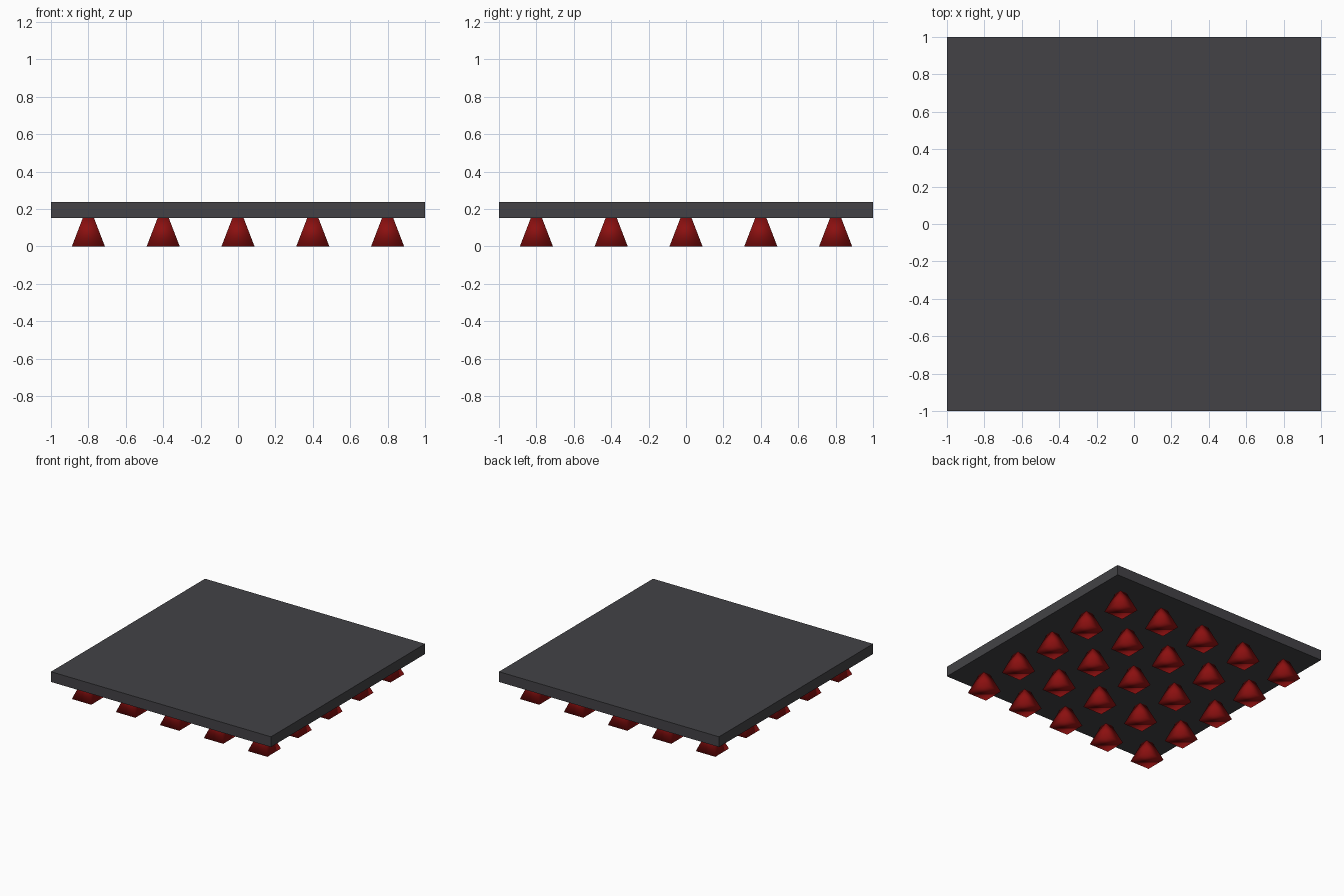
import bpy, math

if "Cube" in bpy.data.objects:
    bpy.data.objects.remove(bpy.data.objects["Cube"])


def flat_colour(name, rgb):
    m = bpy.data.materials.new(name)
    m.diffuse_color = (*rgb, 1.0)
    m.use_nodes = True
    m.node_tree.nodes["Principled BSDF"].inputs["Base Color"].default_value = m.diffuse_color
    return m


charcoal = flat_colour("charcoal", (0.056, 0.055, 0.061))
dark_red = flat_colour("dark red", (0.26, 0.005, 0.005))

BASE_Z, TOP_Z = 0.153, 0.237   # slab underside and top
STUD_H = 0.23                  # stud tips end inside the slab

# Square slab
bpy.ops.mesh.primitive_cube_add(size=1, location=(0, 0, (BASE_Z + TOP_Z) / 2))
slab = bpy.context.object
slab.name = "slab"
slab.scale = (2, 2, TOP_Z - BASE_Z)
bpy.ops.object.transform_apply(location=False, rotation=False, scale=True)
slab.data.materials.append(charcoal)

# One smooth-shaded four-sided stud, shared by the whole grid
bpy.ops.mesh.primitive_cone_add(vertices=4, radius1=0.125, radius2=0, depth=STUD_H,
                                rotation=(0, 0, math.radians(45)))
stud = bpy.context.object
bpy.ops.object.transform_apply(location=False, rotation=True, scale=False)
bpy.ops.object.shade_smooth()
stud.data.materials.append(dark_red)

# 5 x 5 grid of studs under the slab
for i in range(5):
    for j in range(5):
        o = stud if i == j == 0 else stud.copy()
        if o is not stud:
            bpy.context.collection.objects.link(o)
        o.name = f"stud_{i + 1}_{j + 1}"
        o.location = (-0.8 + 0.4 * i, -0.8 + 0.4 * j, STUD_H / 2)
